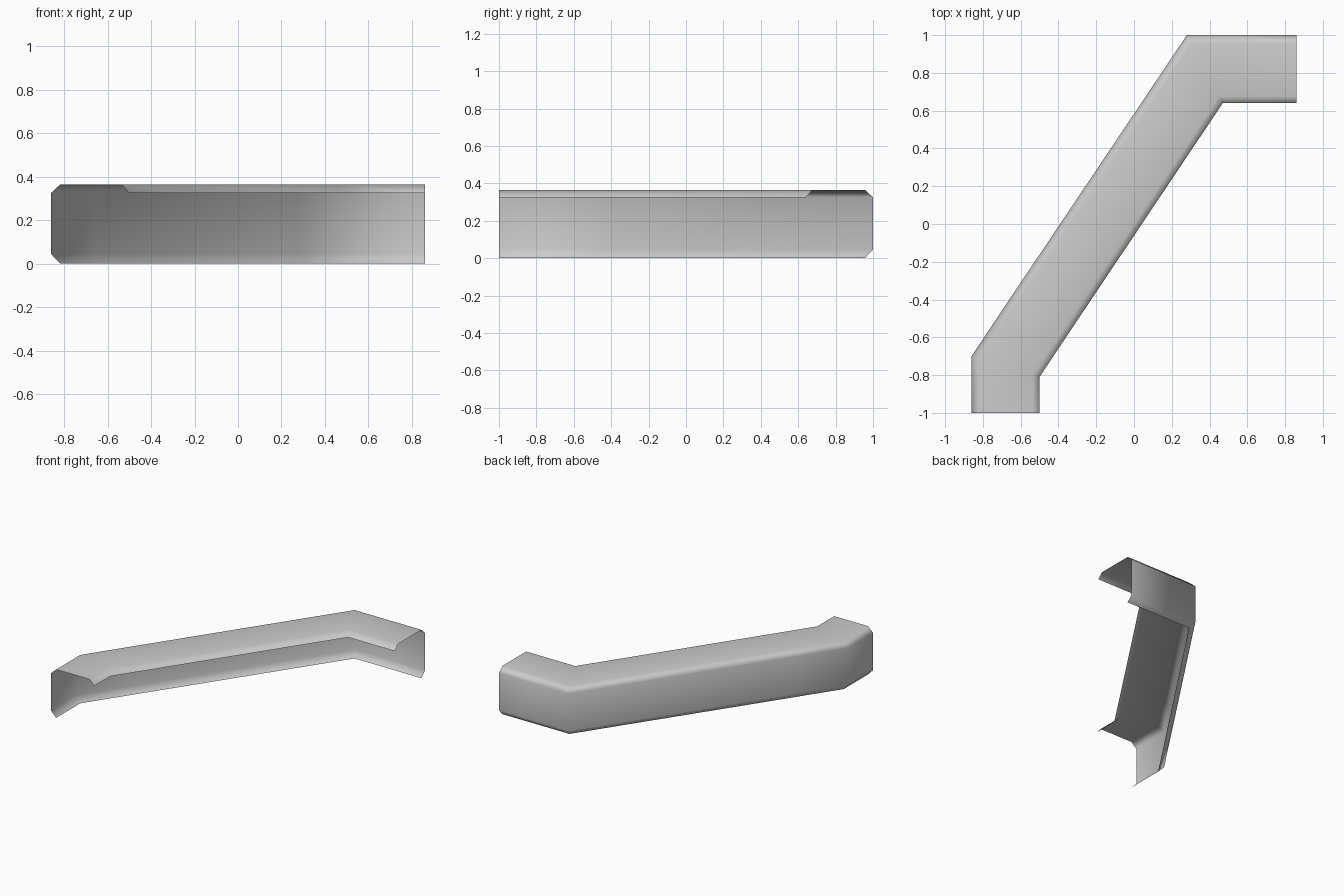
import bpy, bmesh, math
from mathutils import Vector

cube = bpy.data.objects.get("Cube")
if cube:
    bpy.data.objects.remove(cube, do_unlink=True)

# Plain grey material
grey = bpy.data.materials.new("light_grey")
grey.use_nodes = True
colour = (0.6, 0.6, 0.6, 1)
grey.diffuse_color = colour
grey.node_tree.nodes["Principled BSDF"].inputs["Base Color"].default_value = colour

# Path stations: outer and inner plan points, mitred at the bends
stations = [
    ((-0.86, -1.0), (-0.5, -1.0)),
    ((-0.86, -0.7), (-0.5, -0.81)),
    ((-0.66, -0.4), (-0.3, -0.51)),
    ((0.28, 1.0), (0.47, 0.64)),
    ((0.86, 1.0), (0.86, 0.64)),
]
# Open section: fraction across the width, height
section = [(0.12, 0), (0, 0.045), (0, 0.325), (0.12, 0.365), (0.9, 0.365), (1, 0.325)]

# Sweep the section along the path
bm = bmesh.new()
rings = []
for outer, inner in stations:
    a, b = Vector(outer), Vector(inner)
    rings.append([bm.verts.new((*a.lerp(b, t), z)) for t, z in section])
for r0, r1 in zip(rings, rings[1:]):
    for i in range(len(section) - 1):
        bm.faces.new((r0[i], r0[i + 1], r1[i + 1], r1[i]))
bm.normal_update()
top = max(bm.faces, key=lambda f: f.calc_center_median().z)
if top.normal.z < 0:
    bmesh.ops.reverse_faces(bm, faces=bm.faces[:])

mesh = bpy.data.meshes.new("angled_cover")
bm.to_mesh(mesh)
bm.free()
mesh.materials.append(grey)
cover = bpy.data.objects.new("angled_cover", mesh)
bpy.context.collection.objects.link(cover)

# Soft chamfers with a crisp sharp bend
bpy.context.view_layer.objects.active = cover
cover.select_set(True)
bpy.ops.object.shade_smooth_by_angle(angle=math.radians(50))
weighted = cover.modifiers.new("flat_panels", 'WEIGHTED_NORMAL')
weighted.keep_sharp = True
